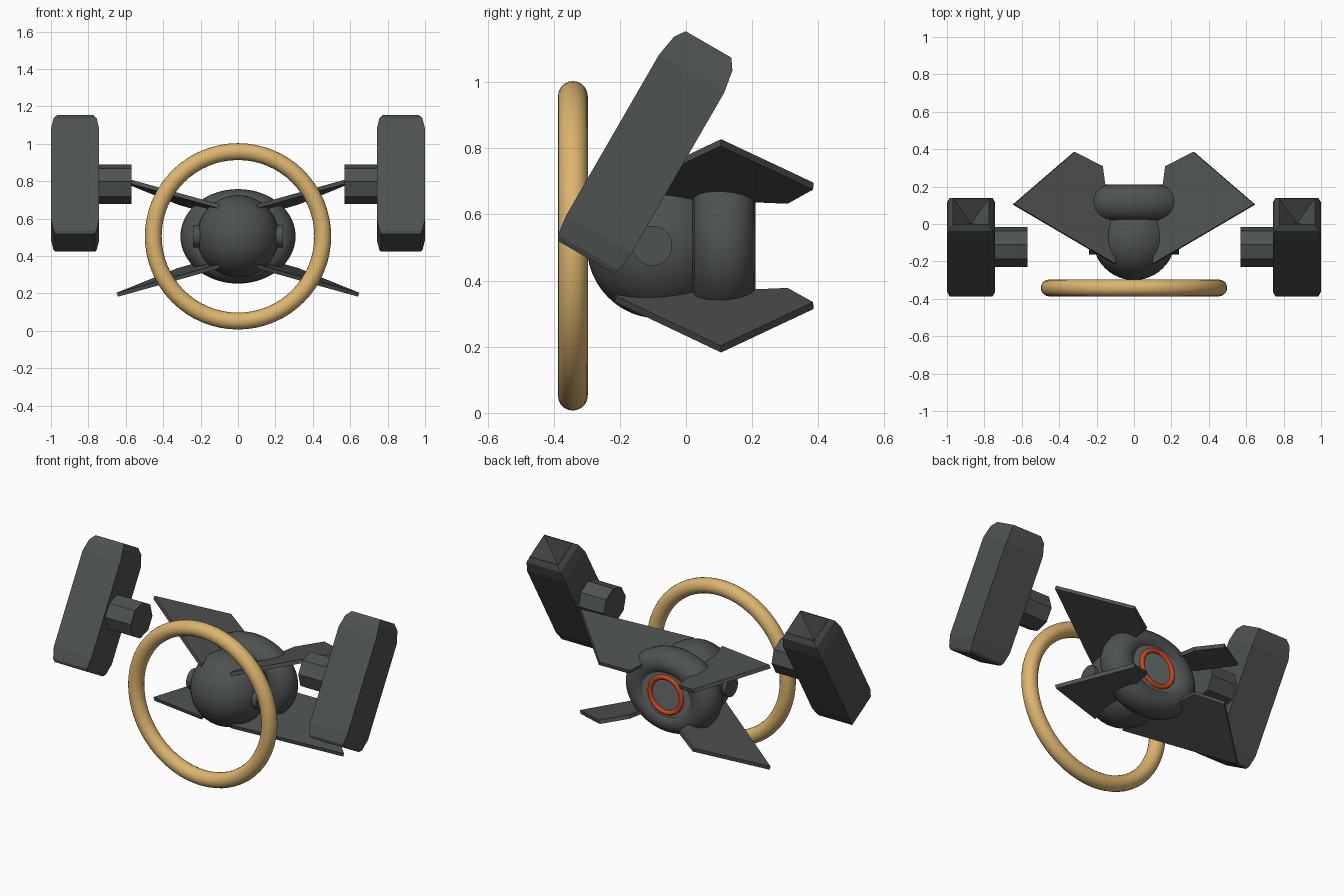
import bpy, bmesh
from math import pi, sin, cos, radians
from mathutils import Matrix, Vector

if "Cube" in bpy.data.objects:
    bpy.data.objects.remove(bpy.data.objects["Cube"])

MID = 0.505  # height of the body axis


def material(name, rgb):
    m = bpy.data.materials.new(name)
    m.diffuse_color = (*rgb, 1)
    m.use_nodes = True
    m.node_tree.nodes["Principled BSDF"].inputs["Base Color"].default_value = m.diffuse_color
    return m


DARK = material("dark_grey", (0.075, 0.085, 0.082))
LIGHT = material("light_grey", (0.15, 0.16, 0.16))
GOLD = material("gold", (0.72, 0.46, 0.16))
ORANGE = material("orange", (0.62, 0.06, 0.01))


def finish(name, mat, smooth=True):
    ob = bpy.context.object
    ob.name = name
    ob.data.materials.append(mat)
    if smooth:
        bpy.ops.object.shade_smooth_by_angle(angle=radians(35))
    return ob


def torus(name, mat, y, major, minor, z_scale=1.0):
    bpy.ops.mesh.primitive_torus_add(major_radius=major, minor_radius=minor,
                                     major_segments=64, minor_segments=20,
                                     location=(0, y, MID), rotation=(pi / 2, 0, 0))
    bpy.context.object.scale = (1, z_scale, 1)  # local y is world z
    return finish(name, mat)


def cylinder(name, mat, radius, depth, loc, rot):
    bpy.ops.mesh.primitive_cylinder_add(vertices=40, radius=radius, depth=depth,
                                        location=loc, rotation=rot)
    return finish(name, mat)


def mesh_object(name, bm, origin=(0, 0, 0)):
    bmesh.ops.recalc_face_normals(bm, faces=bm.faces)
    me = bpy.data.meshes.new(name)
    bm.to_mesh(me)
    bm.free()
    ob = bpy.data.objects.new(name, me)
    ob.location = origin
    ob.data.materials.append(DARK)
    bpy.context.collection.objects.link(ob)
    return ob


def loft(bm, loops):
    rings = [[bm.verts.new(p) for p in loop] for loop in loops]
    for a, b in zip(rings, rings[1:]):
        n = len(a)
        for i in range(n):
            bm.faces.new((a[i], a[(i + 1) % n], b[(i + 1) % n], b[i]))
    return rings


# Front hoop
torus("front_hoop", GOLD, -0.342, 0.453, 0.045)

# Round body with side hubs
bpy.ops.mesh.primitive_uv_sphere_add(segments=48, ring_count=24, radius=0.22,
                                     location=(0, -0.08, MID))
finish("body", DARK)
cylinder("side_hubs", DARK, 0.06, 0.48, (0, -0.102, MID), (0, pi / 2, 0))

# Wide rear collar, exhaust plate and glowing ring
torus("rear_collar", DARK, 0.115, 0.213, 0.095, 0.82)
cylinder("exhaust_plate", LIGHT, 0.17, 0.12, (0, 0.135, MID), (pi / 2, 0, 0))
torus("exhaust_ring", ORANGE, 0.195, 0.107, 0.014)

# Four slanted wings, mirrored side to side and top to bottom
bm = bmesh.new()
outline = [(0.10, -0.215), (0.645, 0.105), (0.32, 0.385), (0.17, 0.308)]
bm.faces.new([bm.verts.new((x, y, 0.16 + 0.33 * (x - 0.1) - 0.087 * (y + 0.215)))
              for x, y in outline])
wings = mesh_object("wings", bm, (0, 0, MID))
solid = wings.modifiers.new("thickness", 'SOLIDIFY')
solid.thickness = 0.022
solid.offset = 0
mirror = wings.modifiers.new("mirror", 'MIRROR')
mirror.use_axis = (True, False, True)
mirror.use_mirror_merge = False

# Tilted side pods
tilt = Matrix.Translation((0.871, -0.123, 0.783)) @ Matrix.Rotation(radians(-30), 4, 'X')
bm = bmesh.new()
sections = [(-0.36, 0.106, 0.095), (-0.345, 0.115, 0.106), (-0.28, 0.1285, 0.114),
            (0.28, 0.1285, 0.114), (0.35, 0.115, 0.102), (0.382, 0.096, 0.08)]
rings = loft(bm, [[tilt @ Vector((sx * hx, sy * hy, u))
                   for sx, sy in ((-1, -1), (1, -1), (1, 1), (-1, 1))]
                  for u, hx, hy in sections])
bm.faces.new(rings[0])
# sunken pyramid in the upper end
apex = bm.verts.new(tilt @ Vector((0, 0, 0.25)))
for i in range(4):
    bm.faces.new((rings[-1][i], rings[-1][(i + 1) % 4], apex))
pods = mesh_object("side_pods", bm)

# Octagonal stubs on the inner side of the pods
bm = bmesh.new()
angles = [radians(22.5 + 45 * i) for i in range(8)]
rings = loft(bm, [[tilt @ Vector((x, 0.107 * cos(a), 0.107 * sin(a))) for a in angles]
                  for x in (-0.301, -0.12)])
for r in rings:
    bm.faces.new(r)
stubs = mesh_object("pod_stubs", bm)

for ob in (pods, stubs):
    ob.modifiers.new("mirror", 'MIRROR').use_mirror_merge = False
